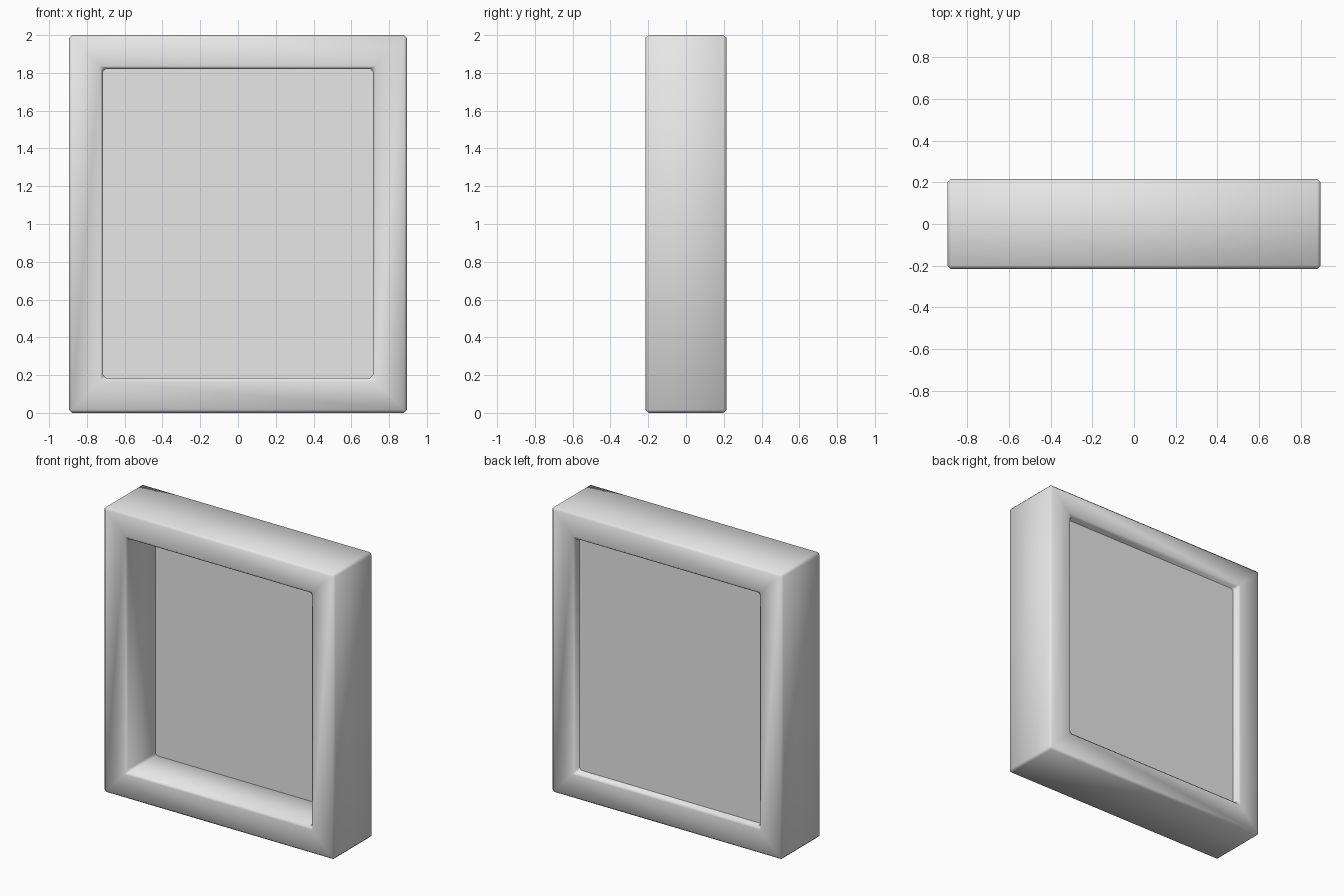
import bpy
import bmesh
from mathutils import Matrix, Vector

cube = bpy.data.objects.get("Cube")
if cube:
    bpy.data.objects.remove(cube, do_unlink=True)

grey = bpy.data.materials.new("plain_grey")
grey.use_nodes = True
grey.diffuse_color = (0.8, 0.8, 0.8, 1)
grey.node_tree.nodes["Principled BSDF"].inputs["Base Color"].default_value = grey.diffuse_color

BEVEL = 0.016


def finish(bm, name):
    bmesh.ops.recalc_face_normals(bm, faces=bm.faces)
    mesh = bpy.data.meshes.new(name)
    bm.to_mesh(mesh)
    bm.free()
    mesh.materials.append(grey)
    obj = bpy.data.objects.new(name, mesh)
    bpy.context.collection.objects.link(obj)
    return obj


def rectangle(bm, half_w, half_h, y, mid_z):
    corners = ((-1, -1), (1, -1), (1, 1), (-1, 1))
    return [bm.verts.new((sx * half_w, y, mid_z + sz * half_h)) for sx, sz in corners]


# Deep rectangular frame: four mitred loops joined into a closed ring
bm = bmesh.new()
loops = [rectangle(bm, 0.895, 1, -0.215, 1), rectangle(bm, 0.895, 1, 0.215, 1),
         rectangle(bm, 0.715, 0.818, 0.215, 1.003), rectangle(bm, 0.715, 0.818, -0.215, 1.003)]
for i, loop in enumerate(loops):
    after = loops[(i + 1) % 4]
    for j in range(4):
        k = (j + 1) % 4
        bm.faces.new((loop[j], loop[k], after[k], after[j]))
frame = finish(bm, "frame")
bevel = frame.modifiers.new("soft_edges", "BEVEL")
bevel.width = BEVEL
bevel.segments = 1
bevel.limit_method = "ANGLE"
for poly in frame.data.polygons:
    poly.use_smooth = True

# Flat panel set close to the back of the frame
bm = bmesh.new()
bmesh.ops.create_cube(bm, size=1, matrix=Matrix.Translation(Vector((0, 0.133, 1.003)))
                      @ Matrix.Diagonal((1.45, 0.055, 1.656, 1)))
finish(bm, "back_panel")
